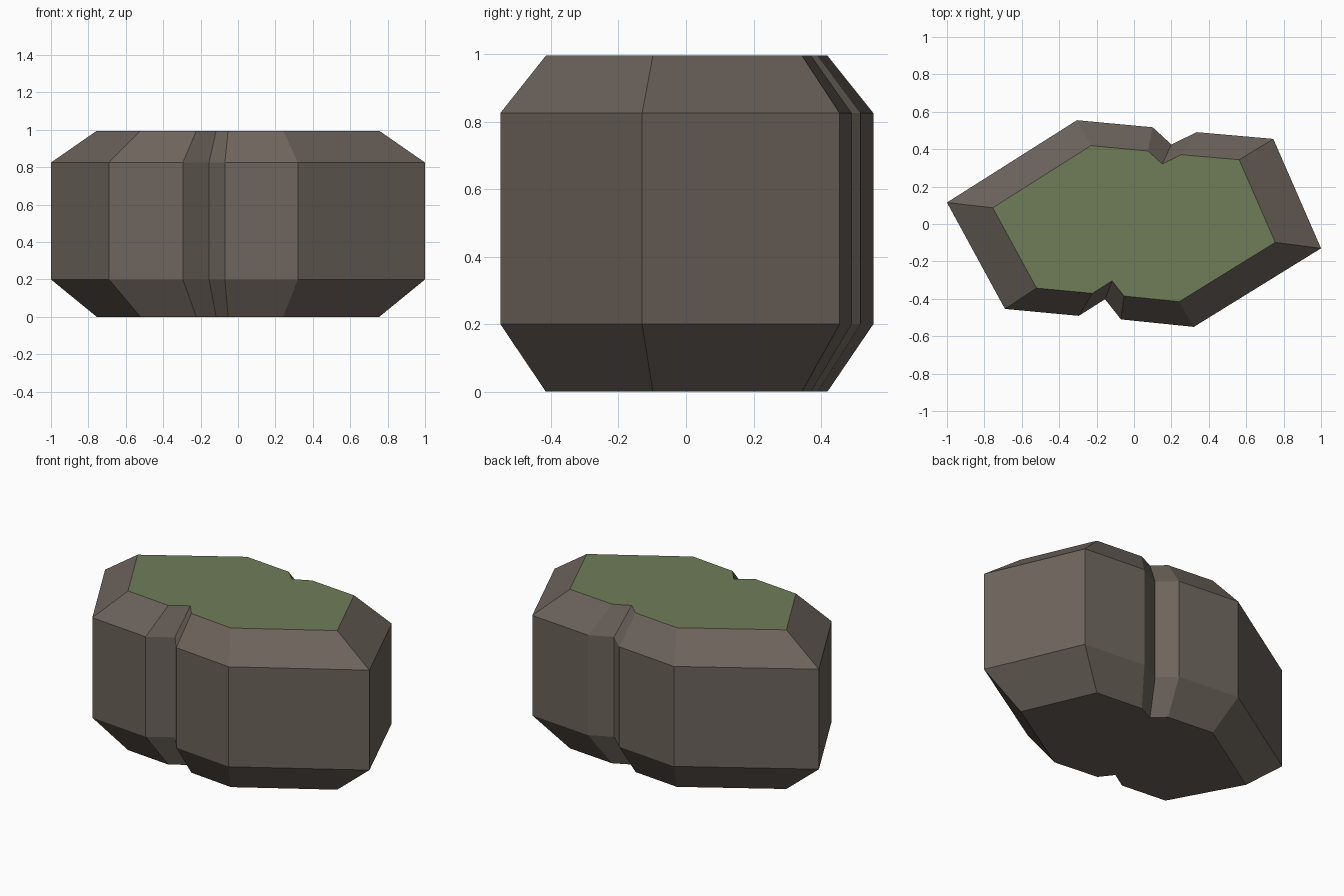
import bpy
import bmesh

cube = bpy.data.objects.get("Cube")
if cube:
    bpy.data.objects.remove(cube, do_unlink=True)


def make_material(name, rgb):
    mat = bpy.data.materials.new(name)
    mat.use_nodes = True
    color = (*rgb, 1.0)
    mat.diffuse_color = color
    bsdf = next(n for n in mat.node_tree.nodes if n.type == 'BSDF_PRINCIPLED')
    bsdf.inputs["Base Color"].default_value = color
    return mat


stone = make_material("brown stone", (0.153, 0.127, 0.107))
grass = make_material("moss green", (0.162, 0.202, 0.098))

# Notched rock outline, clockwise from the -x tip
outline = [
    (-1.0, 0.115), (-0.305, 0.555), (0.10, 0.517), (0.20, 0.425),
    (0.335, 0.491), (0.745, 0.455), (1.0, -0.13), (0.32, -0.55),
    (-0.07, -0.51), (-0.155, -0.402), (-0.295, -0.491), (-0.69, -0.454),
]

# Height and scale of each stacked ring
rings = [(0.0, 0.755), (0.2, 1.0), (0.825, 1.0), (0.995, 0.755)]

bm = bmesh.new()
loops = [[bm.verts.new((x * s, y * s, z)) for x, y in outline] for z, s in rings]
count = len(outline)

# Side walls and bevelled shoulders
for low, high in zip(loops, loops[1:]):
    for i in range(count):
        j = (i + 1) % count
        bm.faces.new((low[i], low[j], high[j], high[i]))

# Stone underside and mossy top
bm.faces.new(loops[0])
bm.faces.new(loops[-1])
bmesh.ops.recalc_face_normals(bm, faces=bm.faces[:])
for face in bm.faces:
    face.material_index = 1 if face.normal.z > 0.99 else 0

mesh = bpy.data.meshes.new("rock")
bm.to_mesh(mesh)
bm.free()
mesh.materials.append(stone)
mesh.materials.append(grass)
rock = bpy.data.objects.new("rock", mesh)
bpy.context.collection.objects.link(rock)
